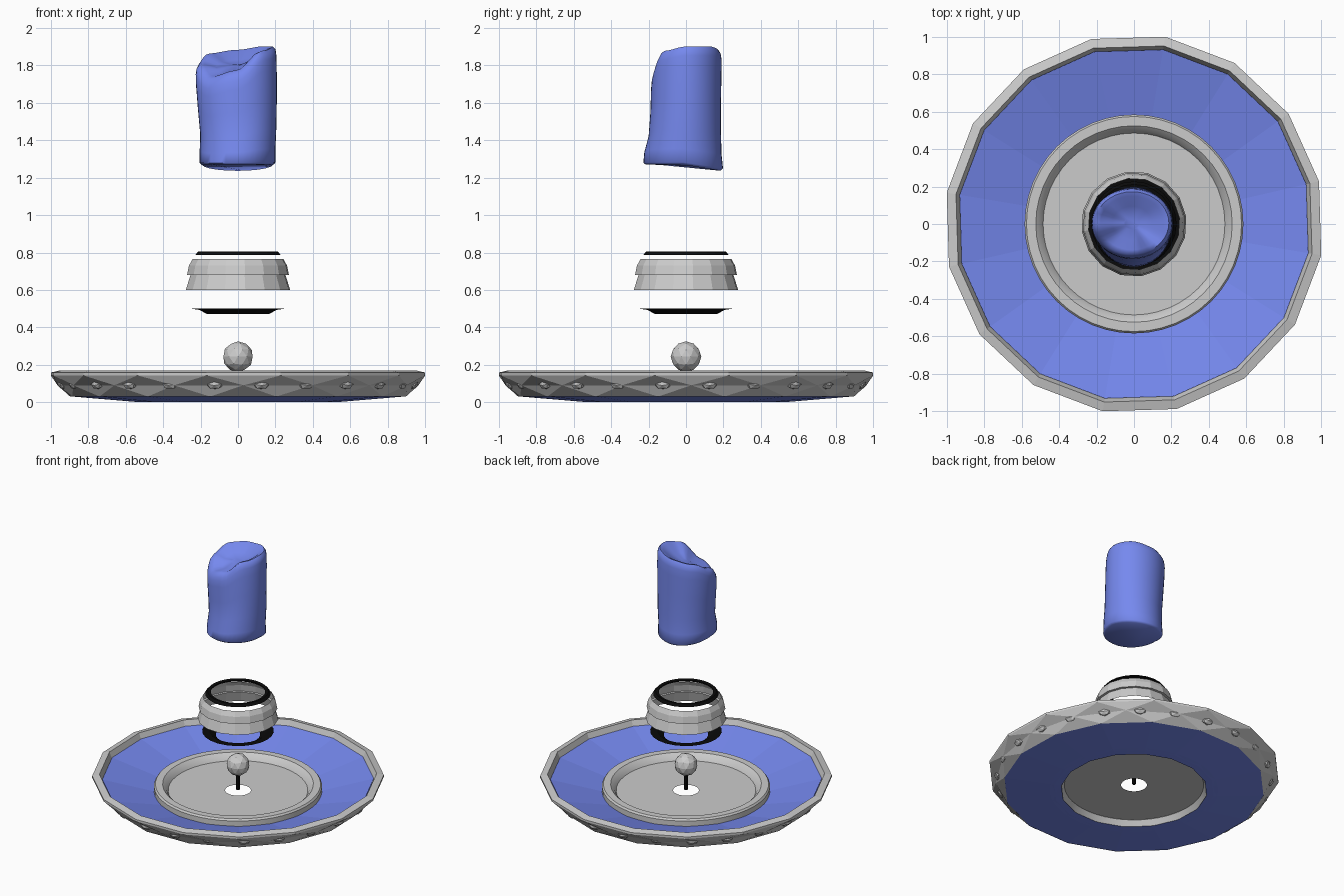
import bpy, bmesh, math
from mathutils import Matrix

if "Cube" in bpy.data.objects:
    bpy.data.objects.remove(bpy.data.objects["Cube"])


def material(name, rgb):
    m = bpy.data.materials.new(name)
    m.diffuse_color = (*rgb, 1)
    m.use_nodes = True
    m.node_tree.nodes["Principled BSDF"].inputs["Base Color"].default_value = m.diffuse_color
    return m


BLUE = material("blue", (0.18, 0.25, 0.86))
BLACK = material("black", (0.003, 0.003, 0.003))


def finish(name, bm, mat=None, smooth=None):
    bmesh.ops.recalc_face_normals(bm, faces=bm.faces)
    me = bpy.data.meshes.new(name)
    bm.to_mesh(me)
    bm.free()
    ob = bpy.data.objects.new(name, me)
    bpy.context.collection.objects.link(ob)
    if mat:
        me.materials.append(mat)
    if smooth:
        bpy.ops.object.select_all(action='DESELECT')
        ob.select_set(True)
        bpy.context.view_layer.objects.active = ob
        bpy.ops.object.shade_smooth_by_angle(angle=math.radians(smooth))
    return ob


def skin(bm, rings, closed=False):
    """Bridge successive rings of vertices with quads."""
    n = len(rings[0])
    pairs = list(zip(rings, rings[1:])) + ([(rings[-1], rings[0])] if closed else [])
    for a, b in pairs:
        for i in range(n):
            j = (i + 1) % n
            bm.faces.new((a[i], a[j], b[j], b[i]))


def lathe(name, profile, sides, phase=0, closed=False, mat=None, smooth=None, twist=False):
    """Revolve (radius, z) points; a third value offsets that ring by a fraction of a side."""
    bm = bmesh.new()
    rings = []
    for r, z, *off in profile:
        p = math.radians(phase) + (off[0] if off else 0) * 2 * math.pi / sides
        rings.append([bm.verts.new((r * math.cos(p + 2 * math.pi * i / sides),
                                    r * math.sin(p + 2 * math.pi * i / sides), z))
                      for i in range(sides)])
    skin(bm, rings, closed)
    if twist:
        bmesh.ops.triangulate(bm, faces=bm.faces)
    return finish(name, bm, mat, smooth)


# Dish: faceted rim, thick blue floor rising outwards, raised inner ring and centre disc
lathe("dish_rim", [(0.91, 0.03), (0.965, 0.09, 0.5), (1.015, 0.143), (1.015, 0.158),
                   (0.965, 0.17), (0.945, 0.12)], 16, 13, closed=True, twist=True)
lathe("dish_floor", [(0.51, 0.0), (0.56, 0.002), (0.91, 0.031), (0.945, 0.13), (0.57, 0.035)],
      16, 13, mat=BLUE).hide_render = False
lathe("dish_floor_hub", [(0.585, 0.004), (0.51, 0.0)], 48, mat=BLUE)
lathe("inner_ring", [(0.585, 0.006), (0.585, 0.08), (0.575, 0.093), (0.525, 0.093),
                     (0.50, 0.07), (0.485, 0.043), (0.51, 0.002)], 48, closed=True, smooth=35)
lathe("centre_disc", [(0.49, 0.045), (0.09, 0.045)], 32)

# Studs around the rim
bm = bmesh.new()
for k in range(24):
    m = (Matrix.Rotation(math.radians(7.5 + 15 * k), 4, 'Z') @ Matrix.Translation((0.953, 0, 0.09))
         @ Matrix.Rotation(math.radians(40), 4, 'Y') @ Matrix.Diagonal((0.016, 0.045, 0.025, 1)))
    bmesh.ops.create_icosphere(bm, subdivisions=1, radius=1, matrix=m)
finish("rim_studs", bm)

# Ball on a thin stem
bm = bmesh.new()
bmesh.ops.create_icosphere(bm, subdivisions=2, radius=0.082,
                           matrix=Matrix.Translation((0, 0, 0.243)))
finish("ball", bm)
bm = bmesh.new()
bmesh.ops.create_cone(bm, cap_ends=True, segments=8, radius1=0.013, radius2=0.013, depth=0.13,
                      matrix=Matrix.Translation((0, 0, 0.117)))
finish("stem", bm, BLACK)

# Floating collar: lower funnel, two-tier body, top ring
lathe("lower_funnel", [(0.25, 0.50), (0.205, 0.493), (0.165, 0.47), (0.155, 0.472),
                       (0.165, 0.478), (0.20, 0.50)], 24, closed=True, mat=BLACK)
lathe("collar_body", [(0.282, 0.60), (0.256, 0.68), (0.275, 0.68),
                      (0.265, 0.73), (0.245, 0.765)], 16, 8)
lathe("top_ring", [(0.228, 0.788), (0.212, 0.806), (0.19, 0.803), (0.195, 0.79)],
      24, closed=True, mat=BLACK)


# Candle: warped cylinder with a slanted, dented top
def cyc(values, t):
    """Smooth cyclic interpolation, t in 0..1."""
    n = len(values)
    i, f = int(t * n) % n, t * n - int(t * n)
    f = f * f * (3 - 2 * f)
    return values[i] * (1 - f) + values[(i + 1) % n] * f


RIM = [1.885, 1.885, 1.865, 1.845, 1.78, 1.70, 1.74, 1.86]   # rim height from +x, anticlockwise
# height fraction, -x extent, +x extent, -y extent, +y extent
LEVELS = [(0.0, -0.19, 0.185, -0.215, 0.185), (0.02, -0.205, 0.20, -0.228, 0.198),
          (0.14, -0.205, 0.20, -0.223, 0.190), (0.32, -0.202, 0.205, -0.20, 0.187),
          (0.6, -0.215, 0.208, -0.19, 0.187), (0.85, -0.225, 0.207, -0.187, 0.19),
          (0.95, -0.226, 0.205, -0.183, 0.19), (1.0, -0.222, 0.201, -0.175, 0.185)]
N = 40
bm = bmesh.new()


def candle_ring(ext, scale, zfun):
    x0, x1, y0, y1 = ext
    ring = []
    for i in range(N):
        a = 2 * math.pi * i / N
        ring.append(bm.verts.new(((x0 + x1) / 2 + (x1 - x0) / 2 * math.cos(a) * scale,
                                  (y0 + y1) / 2 + (y1 - y0) / 2 * math.sin(a) * scale,
                                  zfun(i / N, math.sin(a)))))
    return ring


rings = [candle_ring(ext, 1, lambda t, s, f=f: (1.27 - 0.033 * max(s, 0)) * (1 - f) + cyc(RIM, t) * f)
         for f, *ext in LEVELS]
CENTRE = 1.80
for scale, blend, lift in ((0.93, 0.06, 0.022), (0.8, 0.2, 0.022), (0.5, 0.55, 0.0), (0.2, 0.9, 0.0)):
    rings.append(candle_ring(LEVELS[-1][1:], scale,
                             lambda t, s: cyc(RIM, t) * (1 - blend) + CENTRE * blend + lift))
skin(bm, rings)
bm.faces.new(rings[-1])
bm.faces.new(rings[0])
finish("candle", bm, BLUE, smooth=60)
